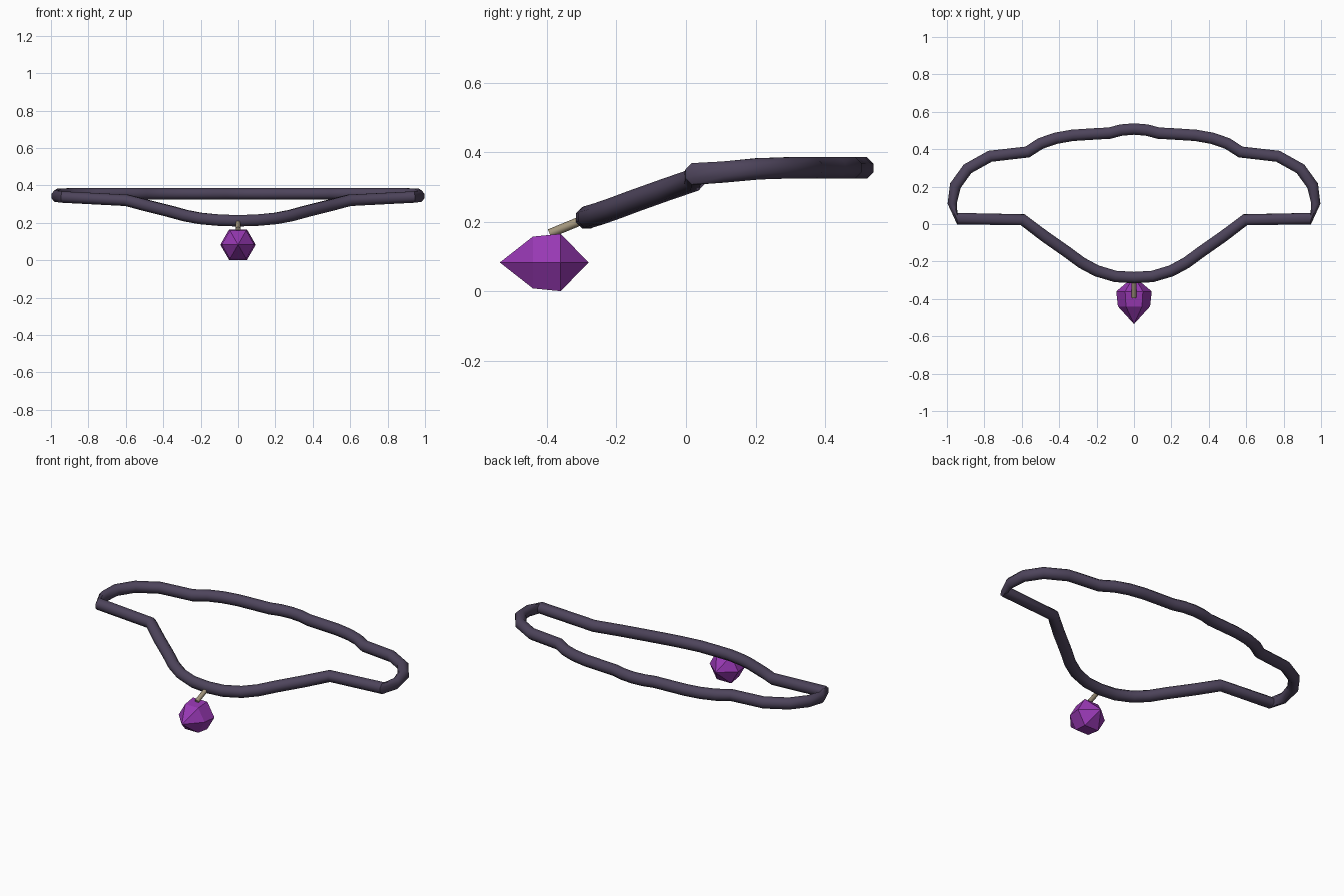
import bpy, bmesh, math
from mathutils import Vector

if "Cube" in bpy.data.objects:
    bpy.data.objects.remove(bpy.data.objects["Cube"])


def material(name, rgb):
    m = bpy.data.materials.new(name)
    m.diffuse_color = (*rgb, 1)
    m.use_nodes = True
    m.node_tree.nodes["Principled BSDF"].inputs["Base Color"].default_value = m.diffuse_color
    return m


def make(name, bm, mat, smooth=False):
    bmesh.ops.recalc_face_normals(bm, faces=bm.faces)
    me = bpy.data.meshes.new(name)
    bm.to_mesh(me)
    bm.free()
    me.materials.append(mat)
    ob = bpy.data.objects.new(name, me)
    bpy.context.collection.objects.link(ob)
    if smooth:
        bpy.context.view_layer.objects.active = ob
        ob.select_set(True)
        bpy.ops.object.shade_smooth_by_angle(angle=math.radians(50))
        ob.select_set(False)
    return ob


def bridge(bm, a, b):
    n = len(a)
    for i in range(n):
        bm.faces.new((a[i], a[(i + 1) % n], b[(i + 1) % n], b[i]))


cord_mat = material("dark violet leather", (0.075, 0.058, 0.105))
gem_mat = material("purple crystal", (0.31, 0.04, 0.45))
bail_mat = material("tan metal", (0.36, 0.30, 0.20))

# Cord: right half of the closed path, from front centre to back centre
half = [(0, -.286, .211), (.1, -.280, .214), (.2, -.250, .223), (.28, -.207, .238),
        (.36, -.148, .260), (.48, -.064, .290), (.595, .023, .320),
        (.945, .029, .338), (.972, .11, .343), (.955, .205, .352), (.89, .295, .355),
        (.77, .362, .355), (.57, .385, .355), (.50, .430, .355), (.42, .458, .355),
        (.33, .474, .355), (.22, .481, .355), (.13, .486, .355), (.07, .502, .355),
        (0, .508, .355)]
path = [Vector(p) for p in half]
path += [Vector((-p[0], p[1], p[2])) for p in half[-2:0:-1]]
SIDES, R = 8, .033
bm = bmesh.new()
rings = []
for i, p in enumerate(path):
    d0 = (p - path[i - 1]).normalized()
    d1 = (path[(i + 1) % len(path)] - p).normalized()
    t = (d0 + d1).normalized()
    # the cord ends square at the outer front corners
    if abs(abs(p.x) - .945) < .001:
        t = d0 if p.x > 0 else d1
    side = t.cross(Vector((0, 0, 1))).normalized()
    up = side.cross(t)
    # narrow, pinched ring just behind the corners
    w = R * (.8 if abs(p.x) > .96 else 1)
    ring = []
    for k in range(SIDES):
        a = math.tau * (k + .5) / SIDES
        ring.append(bm.verts.new(p + side * w * math.cos(a) + up * R * math.sin(a)))
    rings.append(ring)
for i, r in enumerate(rings):
    bridge(bm, rings[i - 1], r)
make("cord", bm, cord_mat, True)

# Crystal: two hexagonal rings with a point at each end
bm = bmesh.new()
CZ = .083
hexes = []
for y, r in ((-.44, .086), (-.36, .095)):
    hexes.append([bm.verts.new((r * math.cos(k * math.pi / 3), y,
                                CZ + r * math.sin(k * math.pi / 3))) for k in range(6)])
bridge(bm, *hexes)
for ring, y in zip(hexes, (-.535, -.28)):
    tip = bm.verts.new((0, y, CZ))
    for k in range(6):
        bm.faces.new((ring[k], ring[(k + 1) % 6], tip))
make("crystal", bm, gem_mat)

# Bail: thin rod joining the crystal to the cord
a, b = Vector((0, -.392, .166)), Vector((0, -.29, .208))
d = (b - a).normalized()
up = Vector((1, 0, 0)).cross(d)
bm = bmesh.new()
ends = []
for p in (a, b):
    ends.append([bm.verts.new(p + .013 * (Vector((1, 0, 0)) * math.cos(t) + up * math.sin(t)))
                 for t in (math.tau * k / 8 for k in range(8))])
bridge(bm, *ends)
for e in ends:
    bm.faces.new(e)
make("bail", bm, bail_mat, True)
